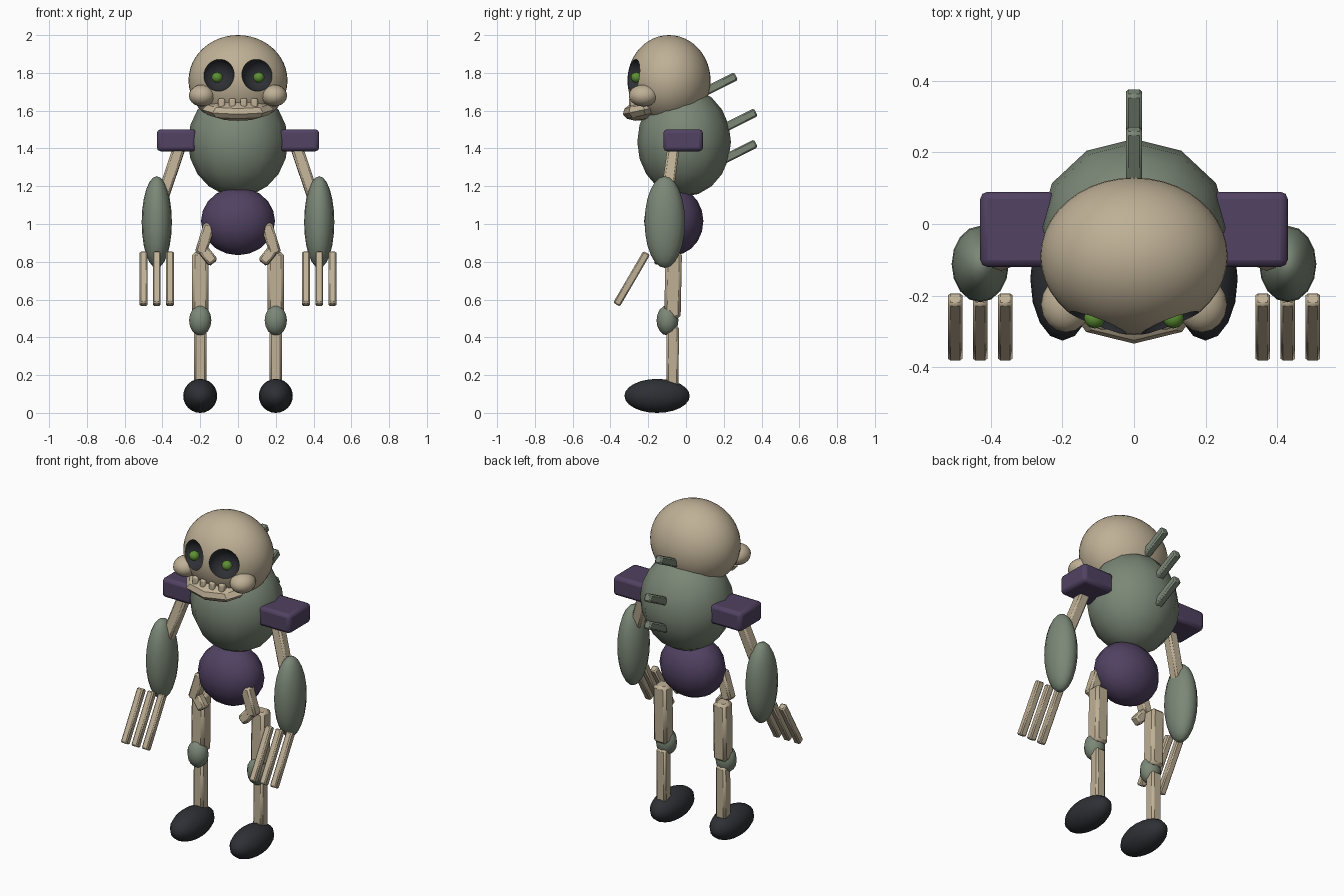
import bpy, math
from mathutils import Vector

if "Cube" in bpy.data.objects:
    bpy.data.objects.remove(bpy.data.objects["Cube"])


def material(name, rgb):
    m = bpy.data.materials.new(name)
    m.diffuse_color = (*rgb, 1)
    m.use_nodes = True
    m.node_tree.nodes["Principled BSDF"].inputs["Base Color"].default_value = m.diffuse_color
    return m


BONE = material("bone", (0.52, 0.435, 0.305))
GREEN = material("grey_green", (0.20, 0.245, 0.185))
PURPLE = material("purple", (0.082, 0.054, 0.122))
BLACK = material("black", (0.027, 0.029, 0.035))
GLOW = material("eye_green", (0.11, 0.28, 0.035))


def finish(name, mat, angle=40):
    ob = bpy.context.object
    ob.name = name
    ob.data.materials.append(mat)
    bpy.ops.object.transform_apply(location=False, rotation=False, scale=True)
    bpy.ops.object.shade_smooth_by_angle(angle=math.radians(angle))
    return ob


def ball(name, mat, loc, radii, seg=24, rings=14, rot=(0, 0, 0), angle=60):
    bpy.ops.mesh.primitive_uv_sphere_add(segments=seg, ring_count=rings, radius=1,
                                         location=loc, rotation=rot)
    bpy.context.object.scale = radii
    return finish(name, mat, angle)


def bevel(ob, width, segments=1):
    b = ob.modifiers.new("bevel", "BEVEL")
    b.width, b.segments = width, segments
    return ob


def box(name, mat, loc, size, width):
    bpy.ops.mesh.primitive_cube_add(size=1, location=loc)
    bpy.context.object.scale = size
    return bevel(finish(name, mat), width, 2)


def bar(name, mat, a, b, thick):
    """Chamfered square bar running from a to b, one flat kept towards the side."""
    a, b = Vector(a), Vector(b)
    d = b - a
    bpy.ops.mesh.primitive_cube_add(size=1, location=(a + b) / 2)
    ob = bpy.context.object
    ob.scale = (thick, thick, d.length)
    z = d.normalized()
    x = (Vector((1, 0, 0)) - z * z.x).normalized()
    y = z.cross(x)
    ob.rotation_euler = Vector((0, 0, 1)).rotation_difference(z).to_euler()
    from mathutils import Matrix
    ob.rotation_euler = Matrix((x, y, z)).transposed().to_euler()
    return bevel(finish(name, mat), thick * 0.17)


# Skull with carved eye sockets
skull = ball("skull", BONE, (0, -0.09, 1.76), (0.262, 0.22, 0.24), 40, 24)
skull.data.materials.append(BLACK)
sockets = []
SOCKET_R = 0.088
for s in (-1, 1):
    c = Vector((s * 0.108, -0.295, 1.79))
    cutter = ball("socket_cutter", BLACK, c, (SOCKET_R,) * 3, 32, 18)
    cutter.hide_render = True
    cutter.hide_set(True)
    sockets.append(c)
    m = skull.modifiers.new("socket", "BOOLEAN")
    m.operation, m.object, m.solver = "DIFFERENCE", cutter, "EXACT"
deps = bpy.context.evaluated_depsgraph_get()
carved = bpy.data.meshes.new_from_object(skull.evaluated_get(deps))
skull.modifiers.clear()
skull.data = carved
carved.materials.clear()
carved.materials.append(BONE)
carved.materials.append(BLACK)
for p in carved.polygons:
    w = [skull.matrix_world @ carved.vertices[i].co for i in p.vertices]
    inside = any(all((v - c).length < SOCKET_R + 0.001 for v in w) for c in sockets)
    p.material_index = 1 if inside else 0
for ob in [o for o in bpy.data.objects if o.name.startswith("socket_cutter")]:
    bpy.data.objects.remove(ob)
bpy.ops.object.select_all(action="DESELECT")
bpy.context.view_layer.objects.active = skull
skull.select_set(True)
bpy.ops.object.shade_smooth_by_angle(angle=math.radians(40))

# Jaw and teeth
ball("jaw", BONE, (0, -0.222, 1.605), (0.19, 0.115, 0.055), 8, 6,
     (math.radians(12), 0, 0), 30)
for x in (-0.087, -0.03, 0.03, 0.087):
    box("tooth", BONE, (x, -0.285 + abs(x) * 0.15, 1.638), (0.036, 0.045, 0.055), 0.01)

# Torso, hips and back spines
ball("torso", GREEN, (0, -0.01, 1.435), (0.265, 0.248, 0.29), 12, 10)
ball("hips", PURPLE, (0, -0.065, 1.015), (0.196, 0.157, 0.18), 16, 10)
for y, z in ((0.265, 1.783), (0.37, 1.592), (0.37, 1.427)):
    bar("back_spine", GREEN, (0, y - 0.25, z - 0.125), (0, y, z), 0.046)

for s in (-1, 1):
    # Face details
    ball("pupil", GLOW, (s * 0.11, -0.262, 1.776), (0.03, 0.03, 0.028), 12, 8)
    ball("cheek", BONE, (s * 0.19, -0.225, 1.68), (0.07, 0.078, 0.058), 16, 10)

    # Shoulders and arms
    box("shoulder", PURPLE, (s * 0.325, -0.015, 1.443), (0.21, 0.21, 0.116), 0.02)
    bar("upper_arm", BONE, (s * 0.295, -0.06, 1.45), (s * 0.42, -0.11, 1.08), 0.064)
    ball("forearm", GREEN, (s * 0.43, -0.112, 1.01), (0.08, 0.107, 0.243), 16, 12)
    for x in (0.36, 0.43, 0.50):
        bar("finger", BONE, (s * x, -0.208, 0.847), (s * x, -0.368, 0.573), 0.041)

    # Hip bones
    bar("hip_bone", BONE, (s * 0.15, -0.13, 1.0), (s * 0.2, -0.13, 0.84), 0.062)
    bar("hip_hook", BONE, (s * 0.19, -0.13, 0.87), (s * 0.13, -0.14, 0.795), 0.056)

    # Legs
    bar("thigh", BONE, (s * 0.2, -0.065, 0.85), (s * 0.2, -0.072, 0.50), 0.087)
    ball("knee", GREEN, (s * 0.2, -0.098, 0.49), (0.062, 0.058, 0.08), 10, 8)
    bar("shin", BONE, (s * 0.2, -0.07, 0.46), (s * 0.2, -0.072, 0.12), 0.065)
    ball("foot", BLACK, (s * 0.2, -0.153, 0.09), (0.09, 0.173, 0.09), 16, 12)
